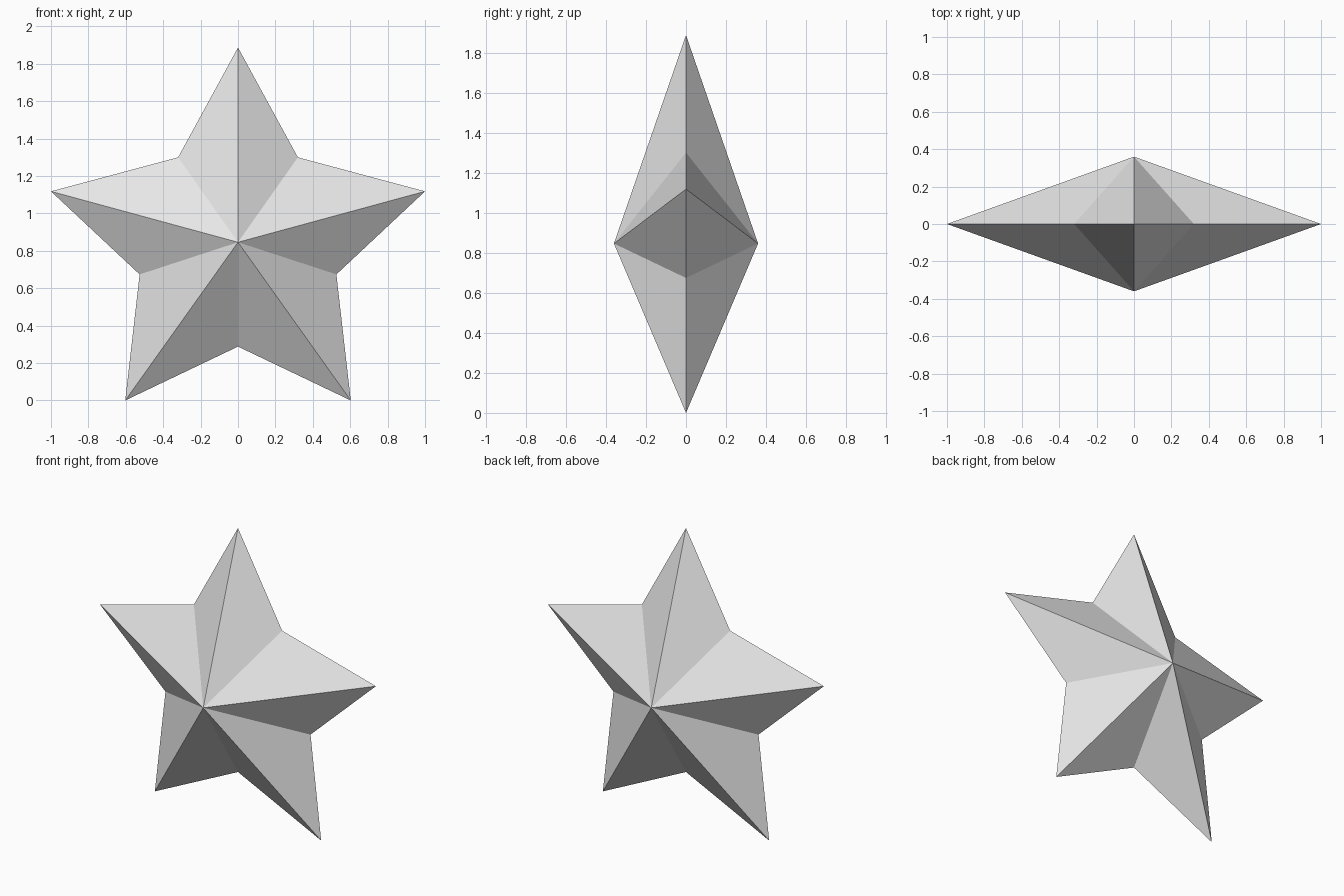
import bpy
import bmesh

cube = bpy.data.objects.get("Cube")
if cube:
    bpy.data.objects.remove(cube, do_unlink=True)

CENTRE_Z = 0.846
DEPTH = 0.36

# Single light grey material
grey = bpy.data.materials.new("light_grey")
grey.use_nodes = True
colour = (0.8, 0.8, 0.8, 1.0)
grey.diffuse_color = colour
bsdf = next(n for n in grey.node_tree.nodes if n.type == 'BSDF_PRINCIPLED')
bsdf.inputs["Base Color"].default_value = colour

# Right half of the outline from top tip to bottom notch, mirrored for the rest
half = [(0, 1.887), (0.32, 1.30), (1.0, 1.118),
        (0.526, 0.674), (0.603, 0.0), (0, 0.288)]
outline = half + [(-x, z) for x, z in half[-2:0:-1]]

# Faceted star: every outline edge joins a front and a back apex
bm = bmesh.new()
rim = [bm.verts.new((x, 0, z)) for x, z in outline]
for y in (-DEPTH, DEPTH):
    apex = bm.verts.new((0, y, CENTRE_Z))
    for i, v in enumerate(rim):
        bm.faces.new((apex, v, rim[(i + 1) % len(rim)]))
bmesh.ops.recalc_face_normals(bm, faces=bm.faces)

mesh = bpy.data.meshes.new("star")
bm.to_mesh(mesh)
bm.free()
mesh.materials.append(grey)
star = bpy.data.objects.new("star", mesh)
bpy.context.collection.objects.link(star)
